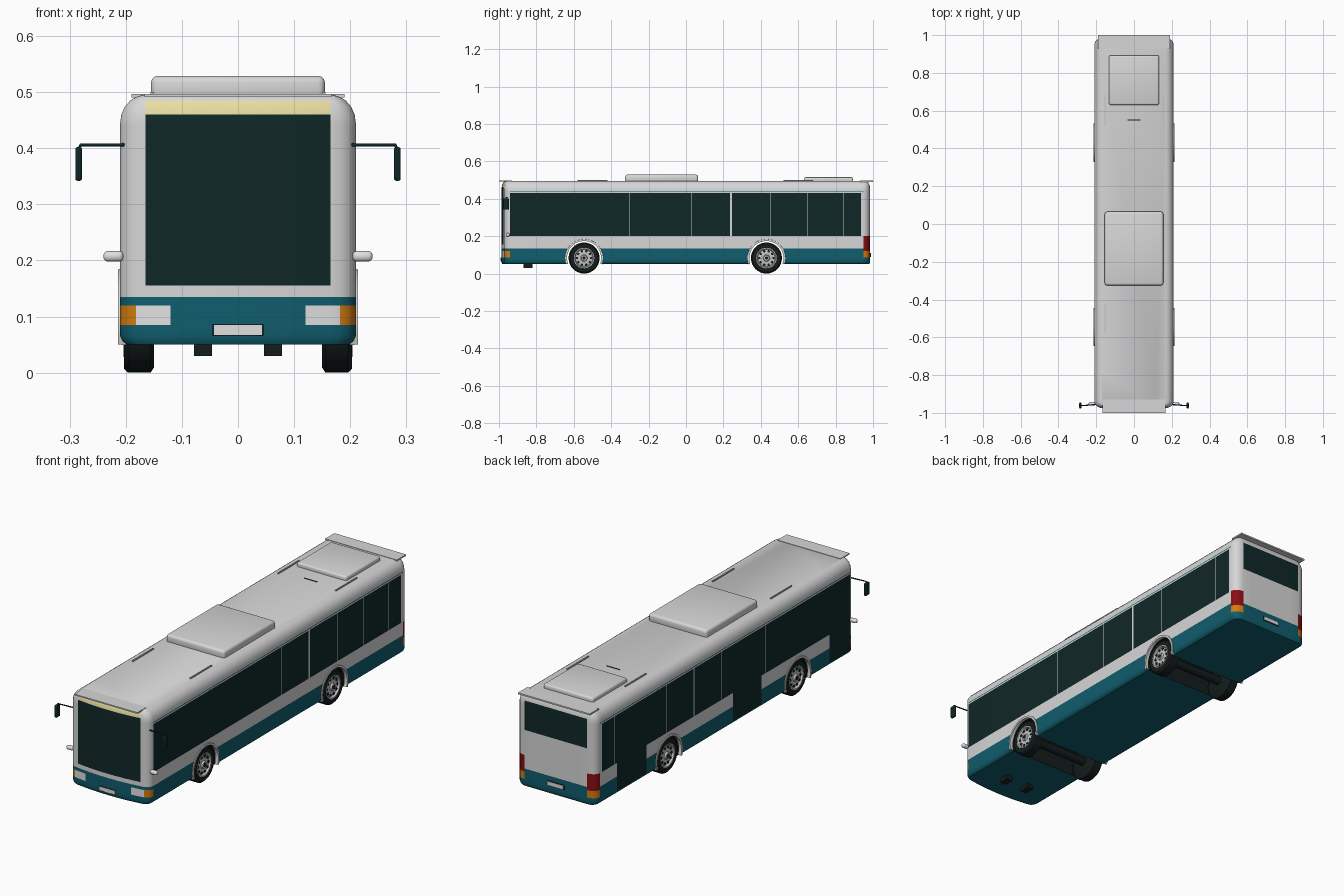
import bpy, bmesh, math
from mathutils import Matrix, Vector

cube = bpy.data.objects.get("Cube")
if cube:
    bpy.data.objects.remove(cube, do_unlink=True)

COLOURS = {
    "white_paint": (0.68, 0.68, 0.69), "teal_paint": (0.005, 0.11, 0.155),
    "dark_glass": (0.005, 0.02, 0.02), "tyre_black": (0.007, 0.012, 0.012),
    "orange_lamp": (0.65, 0.2, 0.005), "red_lamp": (0.25, 0.004, 0.006),
    "cream_sign": (0.8, 0.72, 0.36), "lamp_white": (0.75, 0.75, 0.75),
    "rim_grey": (0.55, 0.55, 0.55)}
NAMES = list(COLOURS)
MATS = {}
for name, rgb in COLOURS.items():
    m = bpy.data.materials.new(name)
    m.use_nodes = True
    m.diffuse_color = (*rgb, 1)
    bsdf = m.node_tree.nodes["Principled BSDF"]
    bsdf.inputs["Base Color"].default_value = (*rgb, 1)
    bsdf.inputs["Roughness"].default_value = 0.5
    MATS[name] = m


def activate(ob):
    bpy.ops.object.select_all(action='DESELECT')
    ob.select_set(True)
    bpy.context.view_layer.objects.active = ob


def finish(name, bm, mats, smooth=True):
    bmesh.ops.recalc_face_normals(bm, faces=bm.faces)
    me = bpy.data.meshes.new(name)
    bm.to_mesh(me)
    bm.free()
    ob = bpy.data.objects.new(name, me)
    bpy.context.collection.objects.link(ob)
    for m in mats:
        me.materials.append(MATS[m])
    if smooth:
        activate(ob)
        bpy.ops.object.shade_smooth_by_angle(angle=math.radians(35))
    return ob


def box(name, mat, lo, hi, bevel=0):
    """Box between two corners, optionally with rounded edges."""
    lo, hi = Vector(lo), Vector(hi)
    bm = bmesh.new()
    bmesh.ops.create_cube(bm, size=1, matrix=Matrix.Translation((lo + hi) / 2)
                          @ Matrix.Diagonal((*(hi - lo), 1)))
    if bevel:
        bmesh.ops.bevel(bm, geom=bm.edges[:], offset=bevel, segments=3,
                        profile=0.5, affect='EDGES')
    return finish(name, bm, [mat], bool(bevel))


def cylinder(bm, centre, radius, depth, sides):
    """Cylinder lying along x."""
    bmesh.ops.create_cone(bm, cap_ends=True, segments=sides, radius1=radius,
                          radius2=radius, depth=depth,
                          matrix=Matrix.Translation(centre) @ Matrix.Rotation(math.pi / 2, 4, 'Y'))


def lathe(name, mat, profile, centre, side, start=0, sweep=math.tau, steps=32):
    """Turn a profile of (x, radius) about the x axis."""
    bm = bmesh.new()
    full = sweep == math.tau
    rings = []
    for i in range(steps if full else steps + 1):
        a = start + sweep * i / steps
        rings.append([bm.verts.new((side * x, centre[0] + r * math.cos(a), centre[1] + r * math.sin(a)))
                      for x, r in profile])
    for i in range(steps):
        a, b = rings[i], rings[(i + 1) % len(rings)]
        for j in range(len(profile) - 1):
            bm.faces.new((a[j], a[j + 1], b[j + 1], b[j]))
    bmesh.ops.remove_doubles(bm, verts=bm.verts, dist=1e-6)
    return finish(name, bm, [mat])


# ---- Body shell: lofted plan outline, painted by position ----
CX, FRONT, REAR, RX, RY = 0.165, -0.94, 0.95, 0.045, 0.035
DOORS = [(-0.94, -0.785), (-0.27, -0.055), (0.6, 0.82)]
PILLARS = {-0.3: 0.0015, 0.03: 0.0015, 0.24: 0.005, 0.45: 0.0015, 0.65: 0.0015, 0.84: 0.0015}
LEVELS = [0.05, 0.056, 0.065, 0.085, 0.12, 0.135, 0.155, 0.2, 0.32, 0.43, 0.436,
          0.44, 0.445, 0.46, 0.474, 0.485, 0.491, 0.495]

ys = {FRONT, REAR, 0.935} | {y for d in DOORS for y in d}
ys |= {p + s * w for p, w in PILLARS.items() for s in (-1, 1)}
ys = sorted(ys)
xs = [-CX, -0.12, -0.08, -0.04, 0, 0.04, 0.08, 0.12, CX]


def corner(x, y, first):
    angles = [math.radians(first + 22.5 * k) for k in (1, 2, 3)]
    return [(x, y, math.cos(a), math.sin(a)) for a in angles]


def bow(x):
    return 0.012 * (1 - (x / CX) ** 2)


plan = [(x, FRONT - bow(x), 0, -1) for x in xs] + corner(CX, FRONT, -90)
plan += [(CX, y, 1, 0) for y in ys] + corner(CX, REAR, 0)
plan += [(x, REAR, 0, 1) for x in reversed(xs)] + corner(-CX, REAR, 90)
plan += [(-CX, y, -1, 0) for y in reversed(ys)] + corner(-CX, FRONT, 180)


def inset(z):
    if z < 0.065:
        return 0.012 * ((0.065 - z) / 0.015) ** 2
    s = max(0, (z - 0.445) / 0.05)
    return min(0.04, RX * (1 - math.sqrt(max(0, 1 - s * s))))


def paint(c):
    x, y, z = c
    ax = abs(x)
    if y < FRONT:
        if 0.085 < z < 0.12 and ax > 0.12:
            return "lamp_white" if ax < 0.175 else "orange_lamp"
        if ax < CX and 0.155 < z < 0.46:
            return "dark_glass"
        if ax < CX and 0.46 < z < 0.485:
            return "cream_sign"
    elif y > REAR:
        if ax > CX and 0.085 < z < 0.2:
            return "orange_lamp" if z < 0.12 else "red_lamp"
        if ax < CX and 0.32 < z < 0.46:
            return "dark_glass"
    elif ax > 0.2:
        door = x < 0 and any(a < y < b for a, b in DOORS)
        pillar = any(abs(y - p) < w for p, w in PILLARS.items())
        if (0.065 if door else 0.2) < z < 0.43 and y < 0.935 and (door or not pillar):
            return "dark_glass"
        if 0.436 < z < 0.44:
            return "teal_paint"
    return "teal_paint" if z < 0.135 else "white_paint"


bm = bmesh.new()
rings = []
for z in LEVELS:
    i = inset(z)
    rings.append([bm.verts.new((bx + ux * (RX - i), by + uy * (RY - i / 2), z))
                  for bx, by, ux, uy in plan])
for a, b in zip(rings, rings[1:]):
    for k in range(len(plan)):
        n = (k + 1) % len(plan)
        bm.faces.new((a[k], a[n], b[n], b[k]))
bm.faces.new(rings[0])
bm.faces.new(rings[-1])
for f in bm.faces:
    f.material_index = NAMES.index(paint(f.calc_center_bounds()))
body = finish("body_shell", bm, NAMES, False)

# ---- Wheel wells cut through the shell ----
WHEEL_Z, AXLES = 0.083, {"front": -0.545, "rear": 0.43}
bm = bmesh.new()
for y in AXLES.values():
    cylinder(bm, (0, y, WHEEL_Z), 0.092, 0.6, 40)
for f in bm.faces:
    f.material_index = NAMES.index("tyre_black")
cutter = finish("wheel_well_cutter", bm, NAMES, False)
cutter.hide_render = True
activate(body)
mod = body.modifiers.new("wheel_wells", 'BOOLEAN')
mod.operation, mod.solver, mod.object = 'DIFFERENCE', 'EXACT', cutter
bpy.ops.object.modifier_apply(modifier=mod.name)
bpy.data.objects.remove(cutter, do_unlink=True)
activate(body)
bpy.ops.object.shade_smooth_by_angle(angle=math.radians(35))

# ---- Wheels, arches and axles ----
TYRE = [(0.15, 0), (0.15, 0.074), (0.156, 0.083), (0.196, 0.083), (0.203, 0.076), (0.203, 0.054), (0.19, 0.054)]
RIM = [(0.19, 0.056), (0.204, 0.055), (0.204, 0.05), (0.194, 0.046), (0.198, 0.03), (0.198, 0.018),
       (0.206, 0.015), (0.206, 0)]
ARCH = [(0.2, 0.091), (0.214, 0.091), (0.214, 0.101), (0.2, 0.103), (0.2, 0.091)]
for end, y in AXLES.items():
    bm = bmesh.new()
    cylinder(bm, (0, y, WHEEL_Z), 0.02, 0.32, 12)
    finish(end + "_axle", bm, ["tyre_black"])
    for side, label in ((1, "left"), (-1, "right")):
        tag = f"{end}_{label}_"
        at = (y, WHEEL_Z)
        lathe(tag + "tyre", "tyre_black", TYRE, at, side)
        lathe(tag + "rim", "rim_grey", RIM, at, side)
        lathe(tag + "arch_trim", "white_paint", ARCH, at, side, math.radians(-19), math.radians(218))
        bm = bmesh.new()
        for k in range(10):
            a = math.tau * k / 10
            cylinder(bm, (side * 0.196, y + 0.038 * math.cos(a), WHEEL_Z + 0.038 * math.sin(a)), 0.0065, 0.006, 10)
        cylinder(bm, (side * 0.205, y, WHEEL_Z), 0.009, 0.005, 12)
        finish(tag + "rim_holes", bm, ["tyre_black"])

# ---- Roof equipment ----
box("front_roof_unit", "white_paint", (-0.155, -0.325, 0.485), (0.155, 0.065, 0.529), 0.012)
box("rear_roof_unit", "white_paint", (-0.132, 0.63, 0.485), (0.132, 0.893, 0.515), 0.009)
box("front_roof_lip", "white_paint", (-0.167, -1.0, 0.491), (0.167, -0.93, 0.497))
box("rear_roof_lip", "white_paint", (-0.19, 0.93, 0.49), (0.19, 1.0, 0.497))
box("roof_vent_slot", "tyre_black", (-0.035, 0.548, 0.494), (0.035, 0.552, 0.497))
for side, label in ((1, "left"), (-1, "right")):
    for y, end in ((-0.5, "front"), (0.6, "rear")):
        box(f"{end}_{label}_roof_rail", "rim_grey", (side * 0.153 - 0.003, y - 0.08, 0.49),
            (side * 0.153 + 0.003, y + 0.08, 0.5))

# ---- Mirrors, side lamps and underfloor steps ----
for side, label in ((1, "left"), (-1, "right")):
    cu = bpy.data.curves.new(label + "_mirror_arm", 'CURVE')
    cu.dimensions, cu.bevel_depth, cu.bevel_resolution, cu.use_fill_caps = '3D', 0.003, 2, True
    sp = cu.splines.new('POLY')
    path = [(0.19, -0.955, 0.406), (0.28, -0.962, 0.406), (0.285, -0.962, 0.395)]
    sp.points.add(len(path) - 1)
    for p, (x, y, z) in zip(sp.points, path):
        p.co = (side * x, y, z, 1)
    cu.materials.append(MATS["dark_glass"])
    bpy.context.collection.objects.link(bpy.data.objects.new(cu.name, cu))
    mx = side * 0.284
    box(label + "_mirror", "dark_glass", (mx - 0.006, -0.976, 0.342), (mx + 0.006, -0.946, 0.402), 0.004)
    lx = side * 0.222
    box(label + "_side_lamp", "lamp_white", (lx - 0.018, -0.962, 0.198), (lx + 0.018, -0.942, 0.217), 0.008)
    sx = side * 0.062
    box(label + "_underfloor_block", "tyre_black", (sx - 0.016, -0.87, 0.03), (sx + 0.016, -0.82, 0.052))

# ---- Blank registration plates with dark surrounds ----
for end, y, s, z in (("front", -0.986, -1, 0.076), ("rear", 0.985, 1, 0.1)):
    for part, mat, grow, t in (("surround", "tyre_black", 0.002, 0.003), ("plate", "lamp_white", 0, 0.005)):
        box(f"{end}_{part}", mat, (-0.043 - grow, min(y - s * 0.002, y + s * t), z - 0.009 - grow),
            (0.043 + grow, max(y - s * 0.002, y + s * t), z + 0.009 + grow))
